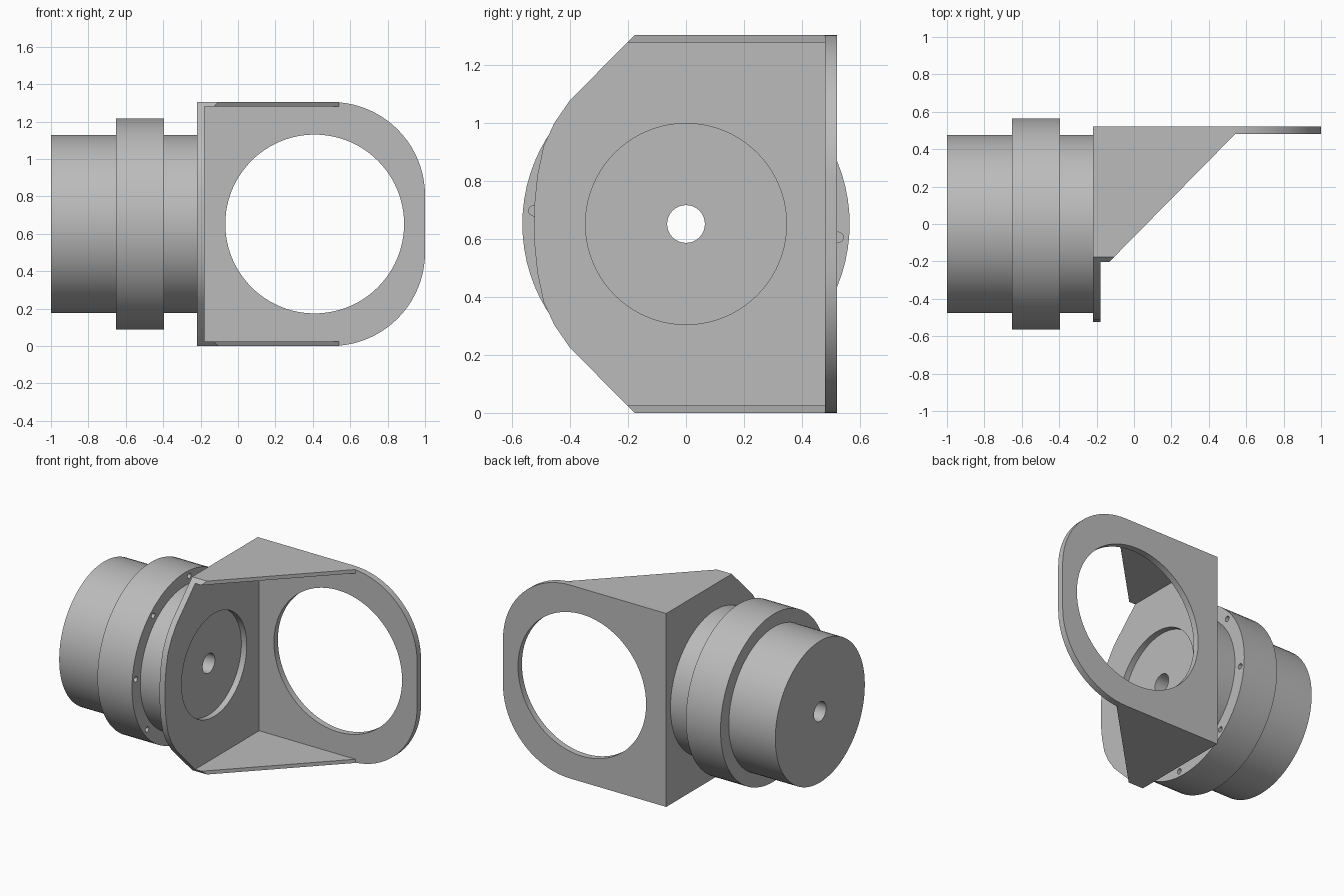
import bpy, bmesh, math
from mathutils import Vector, Matrix

cube = bpy.data.objects.get("Cube")
if cube:
    bpy.data.objects.remove(cube, do_unlink=True)

AXIS_Z = 0.652   # height of the main axis
TOP = 1.304

metal = bpy.data.materials.new("grey_metal")
metal.use_nodes = True
GREY = (0.5, 0.5, 0.5, 1)
metal.diffuse_color = GREY
metal.node_tree.nodes["Principled BSDF"].inputs["Base Color"].default_value = GREY


def finish(bm, name):
    bmesh.ops.recalc_face_normals(bm, faces=bm.faces)
    mesh = bpy.data.meshes.new(name)
    bm.to_mesh(mesh)
    bm.free()
    mesh.materials.append(metal)
    obj = bpy.data.objects.new(name, mesh)
    bpy.context.collection.objects.link(obj)
    return obj


def loft(name, start, end):
    """Solid between two matching outlines."""
    bm = bmesh.new()
    a = [bm.verts.new(p) for p in start]
    b = [bm.verts.new(p) for p in end]
    bm.faces.new(a)
    bm.faces.new(b)
    for i in range(len(a)):
        j = (i + 1) % len(a)
        bm.faces.new((a[i], a[j], b[j], b[i]))
    return finish(bm, name)


def rod(bm, centre, direction, radius, depth, sides):
    turn = Vector((0, 0, 1)).rotation_difference(Vector(direction)).to_matrix().to_4x4()
    bmesh.ops.create_cone(bm, cap_ends=True, segments=sides, radius1=radius, radius2=radius,
                          depth=depth, matrix=Matrix.Translation(centre) @ turn)


def select(obj):
    bpy.ops.object.select_all(action='DESELECT')
    obj.select_set(True)
    bpy.context.view_layer.objects.active = obj


def cut(obj, rods):
    """Drill round holes, then remove the cutter."""
    bm = bmesh.new()
    for r in rods:
        rod(bm, *r)
    cutter = finish(bm, "cutter")
    cutter.hide_render = True
    mod = obj.modifiers.new("holes", 'BOOLEAN')
    mod.operation = 'DIFFERENCE'
    mod.solver = 'EXACT'
    mod.object = cutter
    select(obj)
    bpy.ops.object.modifier_apply(modifier=mod.name)
    bpy.data.objects.remove(cutter, do_unlink=True)


def smooth(obj):
    select(obj)
    bpy.ops.object.shade_smooth_by_angle(angle=math.radians(30))


# Stepped round housing with a bore, turned about the x axis
bm = bmesh.new()
profile = [(-1, .065), (-1, .477), (-.653, .477), (-.653, .565),
           (-.395, .565), (-.395, .477), (-.218, .477), (-.218, .065)]
loop = [bm.verts.new((x, 0, AXIS_Z + r)) for x, r in profile]
edges = [bm.edges.new((loop[i], loop[(i + 1) % len(loop)])) for i in range(len(loop))]
bmesh.ops.spin(bm, geom=loop + edges, cent=(0, 0, AXIS_Z), axis=(1, 0, 0),
               angle=math.tau, steps=80, use_merge=True)
bmesh.ops.remove_doubles(bm, verts=bm.verts, dist=0.0005)
housing = finish(bm, "round_housing")

# Eight blind bolt holes in the collar face
bolts = []
for k in range(8):
    a = math.radians(45 * k - 5)
    centre = (-.395, .527 * math.cos(a), AXIS_Z + .527 * math.sin(a))
    bolts.append((centre, (1, 0, 0), .018, .2, 16))
cut(housing, bolts)
smooth(housing)

# Mounting plate with chamfered corners and a bowed front edge
upper = [(.48, TOP), (-.177, TOP), (-.40, 1.08), (-.455, 1.0),
         (-.492, .92), (-.513, .82), (-.523, .72)]
outline = upper + [(y, TOP - z) for y, z in reversed(upper)]
mount = loft("mounting_plate", [(-.218, y, z) for y, z in outline],
             [(-.178, y, z) for y, z in outline])
cut(mount, [((-.2, 0, AXIS_Z), (1, 0, 0), .347, .2, 80)])
smooth(mount)

# Rear ring plate with a rounded end and a large opening
R = .5
arc = [(1 - R + R * math.sin(t), TOP - R + R * math.cos(t))
       for t in (math.pi / 2 * i / 20 for i in range(21))]
outline = [(-.218, TOP)] + arc
outline += [(x, TOP - z) for x, z in reversed(outline)]
ring = loft("rear_ring_plate", [(x, .48, z) for x, z in outline],
            [(x, .522, z) for x, z in outline])
cut(ring, [((.41, .5, AXIS_Z), (0, 1, 0), .478, .2, 96)])
smooth(ring)

# Triangular gussets joining the two plates, top and bottom
T = .025


def gusset_outline(front_y, z):
    return [(-.178, .48, z), (.54, .48, z), (front_y + .07, front_y, z), (-.178, front_y, z)]


for name, outer, inner in (("top_gusset", TOP, TOP - T), ("bottom_gusset", 0, T)):
    loft(name, gusset_outline(-.177, outer), gusset_outline(-.177 - T, inner))
